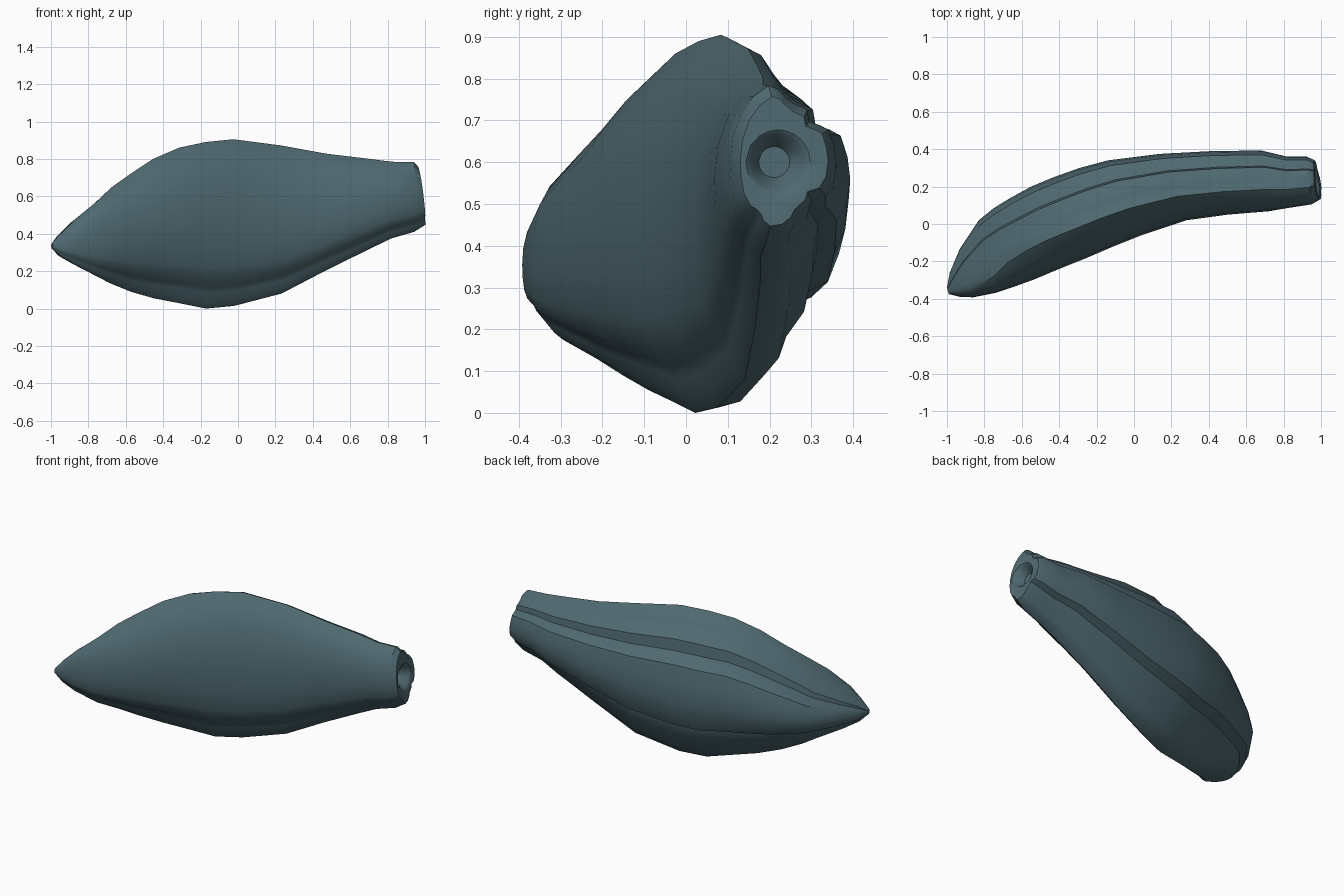
import bpy, bmesh, math

if "Cube" in bpy.data.objects:
    bpy.data.objects.remove(bpy.data.objects["Cube"])

# One colour
mat = bpy.data.materials.new("slate teal")
mat.diffuse_color = (0.078, 0.14, 0.163, 1)
mat.use_nodes = True
mat.node_tree.nodes["Principled BSDF"].inputs["Base Color"].default_value = mat.diffuse_color

# Cross-section (u: front -1 to back +1, v: bottom -1 to top +1), stepped ribs on the back
section = [(-.28, 1), (-.10, .96), (.04, .86), (.18, .78), (.45, .69), (.49, .54),
           (.70, .49), (.86, .43), (.96, .22), (1, 0), (.95, -.24), (.80, -.41), (.53, -.47),
           (.48, -.59), (.24, -.74), (.14, -.87), (-.05, -.97), (-.32, -1), (-.46, -.92),
           (-.53, -.82), (-.61, -.75), (-.77, -.68), (-.91, -.50), (-.98, -.25), (-1, 0),
           (-.95, .33), (-.79, .64), (-.56, .86)]

# Stations: inner x, y, outer x, y, top z, bottom z, fullness power of the front side
stations = [(-.99, -.375, -1, -.34, .35, .32, .6),
            (-.93, -.39, -.985, -.26, .405, .275, .5),
            (-.86, -.392, -.93, -.13, .475, .235, .38),
            (-.74, -.368, -.83, .02, .57, .175, .42),
            (-.64, -.335, -.75, .085, .65, .13, .75),
            (-.53, -.295, -.66, .14, .72, .09, .95),
            (-.40, -.24, -.55, .20, .80, .055, 1),
            (-.25, -.18, -.43, .25, .86, .028, 1),
            (-.11, -.12, -.29, .30, .89, 0, 1),
            (.04, -.06, -.14, .34, .905, .014, 1),
            (.28, .02, .14, .375, .872, .08, 1),
            (.50, .05, .42, .39, .828, .205, 1),
            (.72, .068, .68, .393, .80, .32, 1),
            (.82, .085, .82, .36, .785, .375, 1),
            (.95, .105, .925, .36, .783, .41, 1),
            (.992, .13, .966, .34, .757, .447, 1)]

bm = bmesh.new()
rings = []
for i, (ix, iy, ox, oy, zt, zb, p) in enumerate(stations):
    shear = .018 if i == len(stations) - 1 else 0
    ring = []
    for u, v in section:
        if u < 0:
            u = -abs(u) ** p
        t = (u + 1) / 2
        ring.append(bm.verts.new((ix + (ox - ix) * t - shear * v,
                                  iy + (oy - iy) * t,
                                  (zt + zb) / 2 + (zt - zb) / 2 * v)))
    rings.append(ring)

# Stem end: flat face with a round stepped socket
cy, cz = .22, .60
for r, depth in ((.077, 0), (.066, .008), (.037, .06)):
    ring = []
    for q in rings[len(stations) - 1]:
        a = math.atan2(q.co.z - cz, q.co.y - cy)
        y, z = cy + r * math.cos(a), cz + r * math.sin(a)
        x = .979 - .124 * (y - .235) - .116 * (z - .602) - depth
        ring.append(bm.verts.new((x, y - depth * .15, z)))
    rings.append(ring)

n = len(section)
for a, b in zip(rings, rings[1:]):
    for k in range(n):
        j = (k + 1) % n
        bm.faces.new((a[k], a[j], b[j], b[k]))
bm.faces.new(rings[0])
bm.faces.new(rings[-1])
bmesh.ops.recalc_face_normals(bm, faces=bm.faces)

me = bpy.data.meshes.new("ribbed_pod")
bm.to_mesh(me)
bm.free()
me.materials.append(mat)
pod = bpy.data.objects.new("ribbed_pod", me)
bpy.context.collection.objects.link(pod)
bpy.context.view_layer.objects.active = pod
pod.select_set(True)
bpy.ops.object.shade_smooth_by_angle(angle=math.radians(35))
